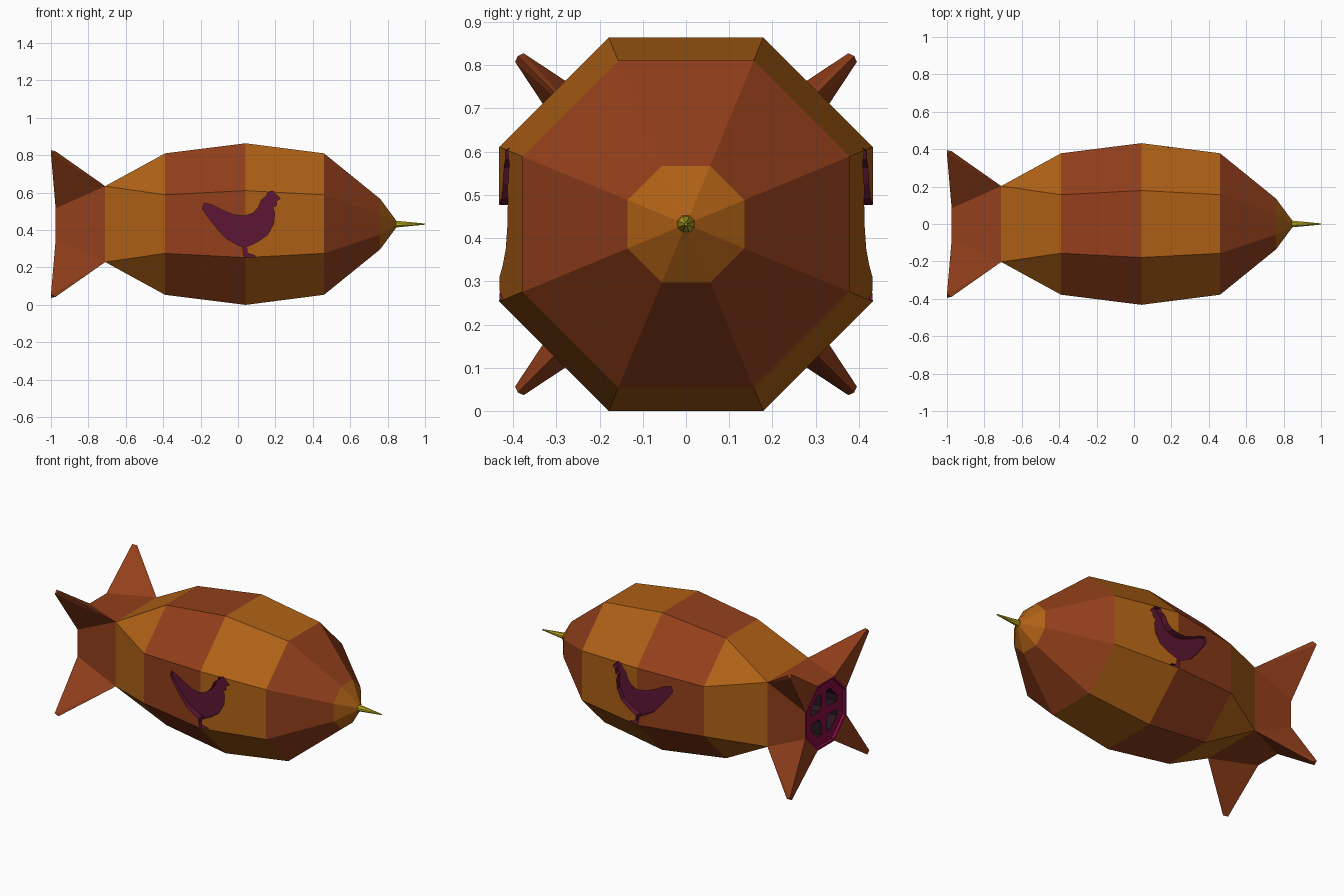
import bpy, bmesh
from math import cos, sin, pi
from mathutils import Vector

if "Cube" in bpy.data.objects:
    bpy.data.objects.remove(bpy.data.objects["Cube"])

CZ = 0.432  # height of the long axis


def material(name, rgb):
    m = bpy.data.materials.new(name)
    m.diffuse_color = (*rgb, 1)
    m.use_nodes = True
    m.node_tree.nodes["Principled BSDF"].inputs["Base Color"].default_value = m.diffuse_color
    return m


ORANGE, RUST, PLUM, MAGENTA, DARK = range(5)
MATS = [material("orange", (0.43, 0.12, 0.008)),
        material("rust", (0.29, 0.05, 0.011)),
        material("plum", (0.11, 0.008, 0.035)),
        material("magenta", (0.25, 0.004, 0.06)),
        material("dark", (0.02, 0.008, 0.012))]


def finish(bm, name, mats):
    bmesh.ops.recalc_face_normals(bm, faces=bm.faces)
    me = bpy.data.meshes.new(name)
    bm.to_mesh(me)
    bm.free()
    ob = bpy.data.objects.new(name, me)
    bpy.context.collection.objects.link(ob)
    for m in mats:
        me.materials.append(m)
    return ob


def ring(bm, x, apothem, n=8):
    r = apothem / cos(pi / n)
    return [bm.verts.new((x, r * cos(pi / n + 2 * pi * k / n), CZ + r * sin(pi / n + 2 * pi * k / n)))
            for k in range(n)]


def face(bm, verts, mat):
    f = bm.faces.new(verts)
    f.material_index = mat
    return f


def prism(bm, a, b, mat):
    """Closed prism between two matching outlines."""
    va, vb = [bm.verts.new(p) for p in a], [bm.verts.new(p) for p in b]
    face(bm, va, mat)
    face(bm, vb[::-1], mat)
    for i in range(len(va)):
        j = (i + 1) % len(va)
        face(bm, (va[i], vb[i], vb[j], va[j]), mat)


# Hull: eight-sided rings in alternating colour bands
bm = bmesh.new()
rings = [ring(bm, x, a) for x, a in
         [(0.845, 0.02), (0.76, 0.135), (0.46, 0.378), (0.04, 0.432), (-0.39, 0.378)]]
face(bm, rings[0], ORANGE)
for i in range(4):
    for k in range(8):
        j = (k + 1) % 8
        face(bm, (rings[i][k], rings[i][j], rings[i + 1][j], rings[i + 1][k]),
             (ORANGE, RUST)[i % 2])

# Square waist, tail and four fins
waist = ring(bm, -0.71, 0.203, 4)
tail = ring(bm, -0.975, 0.203)
last = rings[-1]
for q in range(4):
    a, b, c = 2 * q, 2 * q + 1, (2 * q + 2) % 8
    w, w2 = waist[q], waist[(q + 1) % 4]
    face(bm, (last[a], last[b], w), ORANGE)
    face(bm, (last[b], last[c], w2, w), ORANGE)
    face(bm, (w, w2, tail[c], tail[b]), RUST)
    ang = pi / 4 + q * pi / 2
    out, side = Vector((0, cos(ang), sin(ang))), Vector((0, -sin(ang), cos(ang)))
    base = Vector((0, 0, CZ)) + out * 0.545
    t0 = bm.verts.new(base + Vector((-0.975, 0, 0)) + out * 0.005)
    t1 = bm.verts.new(base + Vector((-1, 0, 0)) - side * 0.014)
    t2 = bm.verts.new(base + Vector((-1, 0, 0)) + side * 0.014)
    for vs in ((w, tail[a], t1), (w, t1, t0), (t0, t1, t2), (w, t0, t2),
               (w, t2, tail[b]), (tail[a], tail[b], t2, t1)):
        face(bm, vs, RUST)

# Recessed rear plate
cap = face(bm, tail, MAGENTA)
bmesh.ops.recalc_face_normals(bm, faces=bm.faces)
bmesh.ops.inset_region(bm, faces=[cap], thickness=0.014)
rim = list(cap.verts)
bmesh.ops.inset_region(bm, faces=[cap], thickness=0.002)
for v in cap.verts:
    v.co.x += 0.015
hull = finish(bm, "hull", MATS)

# Hen-shaped recess on both flanks
hen = [(-.18, .545), (-.19, .513), (-.168, .48), (-.12, .417), (-.067, .358), (-.003, .321),
       (.026, .31), (.03, .268), (.036, .257), (.094, .257), (.088, .265), (.05, .276),
       (.046, .31), (.104, .337), (.158, .374), (.19, .433), (.196, .49), (.186, .524),
       (.204, .528), (.206, .556), (.226, .568), (.21, .584), (.186, .608), (.158, .602),
       (.152, .583), (.126, .562), (.11, .524), (.083, .492), (.035, .476), (-.02, .481),
       (-.088, .508), (-.14, .535)]
bm = bmesh.new()
for s in (-1, 1):
    prism(bm, [(x, s * 0.385, z) for x, z in hen], [(x, s * 0.6, z) for x, z in hen], PLUM)
hen_cutter = finish(bm, "hen_cutter", MATS)

# Four vents in the rear plate
vent = [(.05, .025), (.13, .025), (.13, .065), (.065, .13), (.025, .13), (.025, .05)]
bm = bmesh.new()
for sy in (-1, 1):
    for sz in (-1, 1):
        prism(bm, *[[(x, sy * y, CZ + sz * z) for y, z in vent] for x in (-1.1, -0.86)], DARK)
vent_cutter = finish(bm, "vent_cutter", MATS)

for cutter in (hen_cutter, vent_cutter):
    mod = hull.modifiers.new(cutter.name, 'BOOLEAN')
    mod.operation = 'DIFFERENCE'
    mod.solver = 'EXACT'
    mod.object = cutter
    cutter.hide_render = True
    cutter.hide_set(True)

# Nose spike
bm = bmesh.new()
rear, tip = ring(bm, 0.835, 0.019), ring(bm, 1.0, 0.003)
face(bm, rear, 0)
face(bm, tip, 0)
for k in range(8):
    j = (k + 1) % 8
    face(bm, (rear[k], rear[j], tip[j], tip[k]), 0)
finish(bm, "nose_spike", [material("yellow", (0.5, 0.42, 0.015))])
